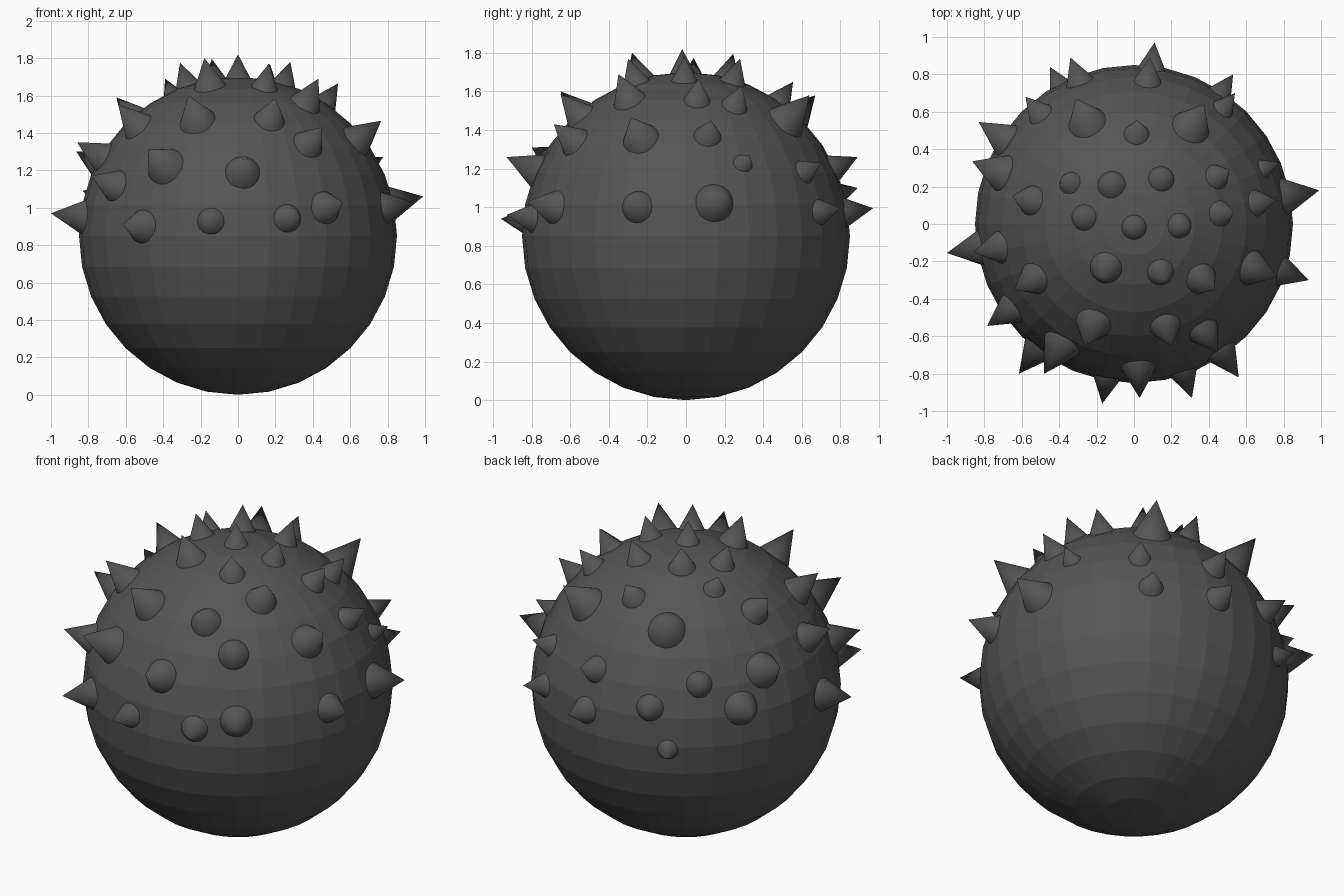
import bpy
from mathutils import Vector

R = 0.85
CENTRE = Vector((0, 0, R))

grey = bpy.data.materials.new("dark_grey")
grey.diffuse_color = (0.09, 0.09, 0.09, 1)

# Ball body: flat-faced UV sphere
bpy.ops.mesh.primitive_uv_sphere_add(segments=32, ring_count=16, radius=R, location=CENTRE)
body = bpy.context.object
body.name = "ball_body"
body.data.materials.append(grey)

# Spike tips relative to the ball centre; length and width follow from the tip distance
tips = [
    # crown
    (0, -.02, .97), (-.14, .245, .945), (.17, .28, .92), (-.31, .04, .925),
    (.28, -.01, .93), (-.18, -.28, .95), (.165, -.30, .92), (-.39, .25, .84),
    (.51, .29, .78), (.535, .065, .815), (.43, -.35, .84),
    # front
    (-.615, -.80, .06), (-.17, -.96, .09), (.31, -.93, .11), (.56, -.82, .18),
    (.03, -.93, .41), (-.48, -.80, .46), (-.785, -.545, .32), (-.265, -.65, .75),
    (.20, -.65, .735), (.445, -.685, .58),
    # left
    (-.64, -.35, .70), (-.65, .15, .74), (-1.0, -.155, .12), (-.86, -.15, .50),
    (-.865, .335, .45),
    # right
    (.765, -.285, .615), (.99, .18, .21), (.935, -.30, .18), (.775, .33, .42),
    (.76, .13, .60),
    # back
    (-.83, .545, .24), (-.58, .68, .40), (-.34, .89, .25), (-.45, .84, -.02),
    (.11, .97, .145), (.085, .89, .41), (-.31, .67, .73), (.375, .64, .73),
    (.015, .555, .80), (.53, .80, .145), (.54, .70, .38),
]

SINK = 0.03  # how far each cone is set into the ball
for i, tip in enumerate(tips):
    t = Vector(tip)
    height = t.length - R
    depth = height + SINK
    radius = 0.52 * height * depth / height
    bpy.ops.mesh.primitive_cone_add(
        vertices=32, radius1=radius, radius2=0, depth=depth,
        location=CENTRE + t.normalized() * (t.length - depth / 2),
        rotation=t.to_track_quat('Z', 'Y').to_euler())
    spike = bpy.context.object
    spike.name = f"spike_{i + 1}"
    spike.data.materials.append(grey)
    bpy.ops.object.shade_smooth_by_angle()
